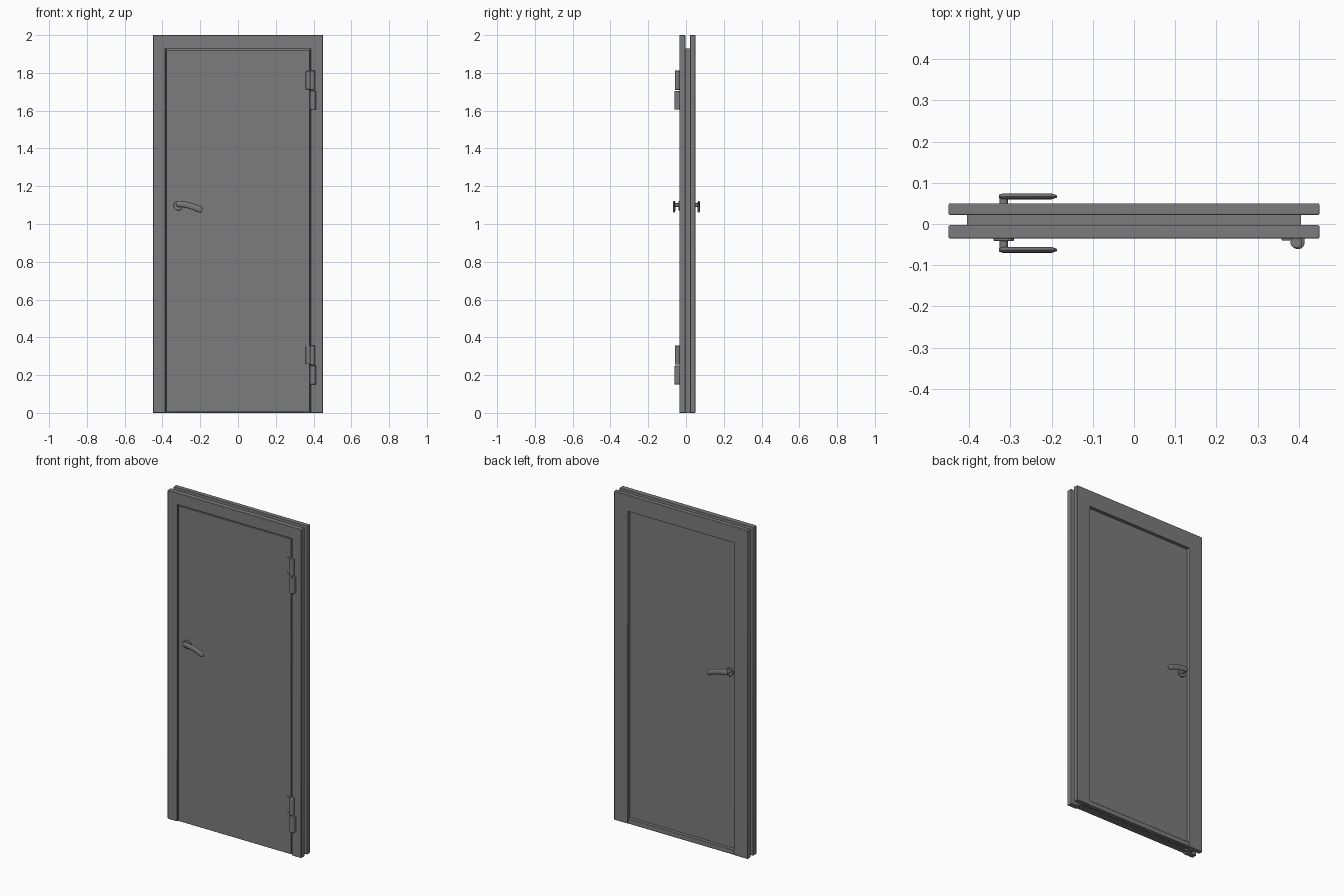
import bpy, bmesh, math
from mathutils import Vector

cube = bpy.data.objects.get("Cube")
if cube:
    bpy.data.objects.remove(cube, do_unlink=True)


def make_material(name, value):
    mat = bpy.data.materials.new(name)
    mat.use_nodes = True
    colour = (value, value, value, 1)
    mat.diffuse_color = colour
    mat.node_tree.nodes["Principled BSDF"].inputs["Base Color"].default_value = colour
    return mat


grey = make_material("steel grey", 0.2)


def finish(name, bm, bevel=0.0, segments=2):
    bmesh.ops.recalc_face_normals(bm, faces=bm.faces)
    mesh = bpy.data.meshes.new(name)
    bm.to_mesh(mesh)
    bm.free()
    mesh.materials.append(grey)
    obj = bpy.data.objects.new(name, mesh)
    bpy.context.collection.objects.link(obj)
    if bevel:
        mod = obj.modifiers.new("rounded edges", "BEVEL")
        mod.width, mod.segments = bevel, segments
        mod.limit_method = "ANGLE"
    bpy.ops.object.select_all(action="DESELECT")
    obj.select_set(True)
    bpy.context.view_layer.objects.active = obj
    bpy.ops.object.shade_smooth_by_angle(angle=math.radians(35))
    return obj


def extrude_y(bm, outline, y0, y1):
    """Extrude an x-z outline from y0 to y1."""
    face = bm.faces.new([bm.verts.new((x, y0, z)) for x, z in outline])
    out = bmesh.ops.extrude_face_region(bm, geom=[face])
    verts = [g for g in out["geom"] if isinstance(g, bmesh.types.BMVert)]
    bmesh.ops.translate(bm, verts=verts, vec=(0, y1 - y0, 0))


def box(name, x, y, z, bevel=0.0):
    bm = bmesh.new()
    extrude_y(bm, [(x[0], z[0]), (x[1], z[0]), (x[1], z[1]), (x[0], z[1])], *y)
    return finish(name, bm, bevel)


def portal(name, outer, inner, top, inner_top, y, bevel=0.0):
    """Frame of two posts and a head, open at the bottom."""
    bm = bmesh.new()
    extrude_y(bm, [(-outer, 0), (-outer, top), (outer, top), (outer, 0),
                   (inner, 0), (inner, inner_top), (-inner, inner_top), (-inner, 0)], *y)
    return finish(name, bm, bevel)


def cylinder(name, centre, radius, depth, axis, sides=24, bevel=0.0):
    bm = bmesh.new()
    bmesh.ops.create_cone(bm, cap_ends=True, segments=sides, radius1=radius,
                          radius2=radius, depth=depth)
    turn = Vector((0, 0, 1)).rotation_difference(Vector(axis)).to_matrix()
    bmesh.ops.rotate(bm, verts=bm.verts, matrix=turn)
    bmesh.ops.translate(bm, verts=bm.verts, vec=centre)
    return finish(name, bm, bevel)


# Frame: front casing, back casing and the narrower jamb between them
portal("front_casing", 0.45, 0.385, 2.0, 1.928, (-0.035, -0.003), 0.003)
portal("back_casing", 0.45, 0.357, 2.0, 1.9, (0.022, 0.05), 0.003)
portal("jamb", 0.405, 0.37, 1.93, 1.91, (-0.004, 0.023))
box("back_threshold", (-0.357, 0.357), (0.022, 0.048), (0, 0.03), 0.003)

# Door leaf: rebated front sheet and inner body
box("door_front_sheet", (-0.38, 0.38), (-0.032, -0.004), (0.004, 1.922), 0.002)
box("door_body", (-0.368, 0.368), (-0.005, 0.028), (0.01, 1.908), 0.002)


def lever(name, y):
    """Flattened bar swept along a drooping curve."""
    bm = bmesh.new()
    steps, sides = 14, 12
    rings = []
    for i in range(steps + 1):
        t = i / steps
        size = 0.55 if i in (0, steps) else 1.0
        angle = -0.85 * t * t
        x = -0.328 + 0.138 * t
        z = 1.107 - 0.036 * t ** 1.9
        half = 0.016 * size
        ring = []
        for k in range(sides):
            a = math.tau * k / sides
            u = half * math.cos(a)
            ring.append(bm.verts.new((x - u * math.sin(angle) * 0.5,
                                      y + 0.007 * size * math.sin(a), z + u)))
        rings.append(ring)
    for a, b in zip(rings, rings[1:]):
        for k in range(sides):
            n = (k + 1) % sides
            bm.faces.new((a[k], a[n], b[n], b[k]))
    bm.faces.new(rings[0])
    bm.faces.new(rings[-1])
    finish(name, bm)


# Lever handles on both sides
for side, surface, reach in (("front", -0.032, -0.063), ("back", 0.028, 0.067)):
    out = math.copysign(1, reach)
    cylinder(side + "_rosette", (-0.316, surface + out * 0.004, 1.097),
             0.025, 0.01, (0, 1, 0), bevel=0.002)
    cylinder(side + "_handle_neck", (-0.316, (surface + reach) / 2, 1.1),
             0.01, abs(reach - surface), (0, 1, 0))
    lever(side + "_handle_lever", reach)

# Two hinges, each with a leaf-side and a frame-side knuckle
for place, base in (("lower", 0.15), ("upper", 1.605)):
    cylinder(place + "_hinge_frame_knuckle", (0.398, -0.045, base + 0.05),
             0.016, 0.1, (0, 0, 1), bevel=0.003)
    cylinder(place + "_hinge_door_knuckle", (0.394, -0.045, base + 0.156),
             0.014, 0.102, (0, 0, 1), bevel=0.003)
    box(place + "_hinge_frame_plate", (0.385, 0.414), (-0.046, -0.034),
        (base + 0.002, base + 0.098), 0.002)
    box(place + "_hinge_door_plate", (0.358, 0.394), (-0.04, -0.03),
        (base + 0.108, base + 0.204), 0.002)
